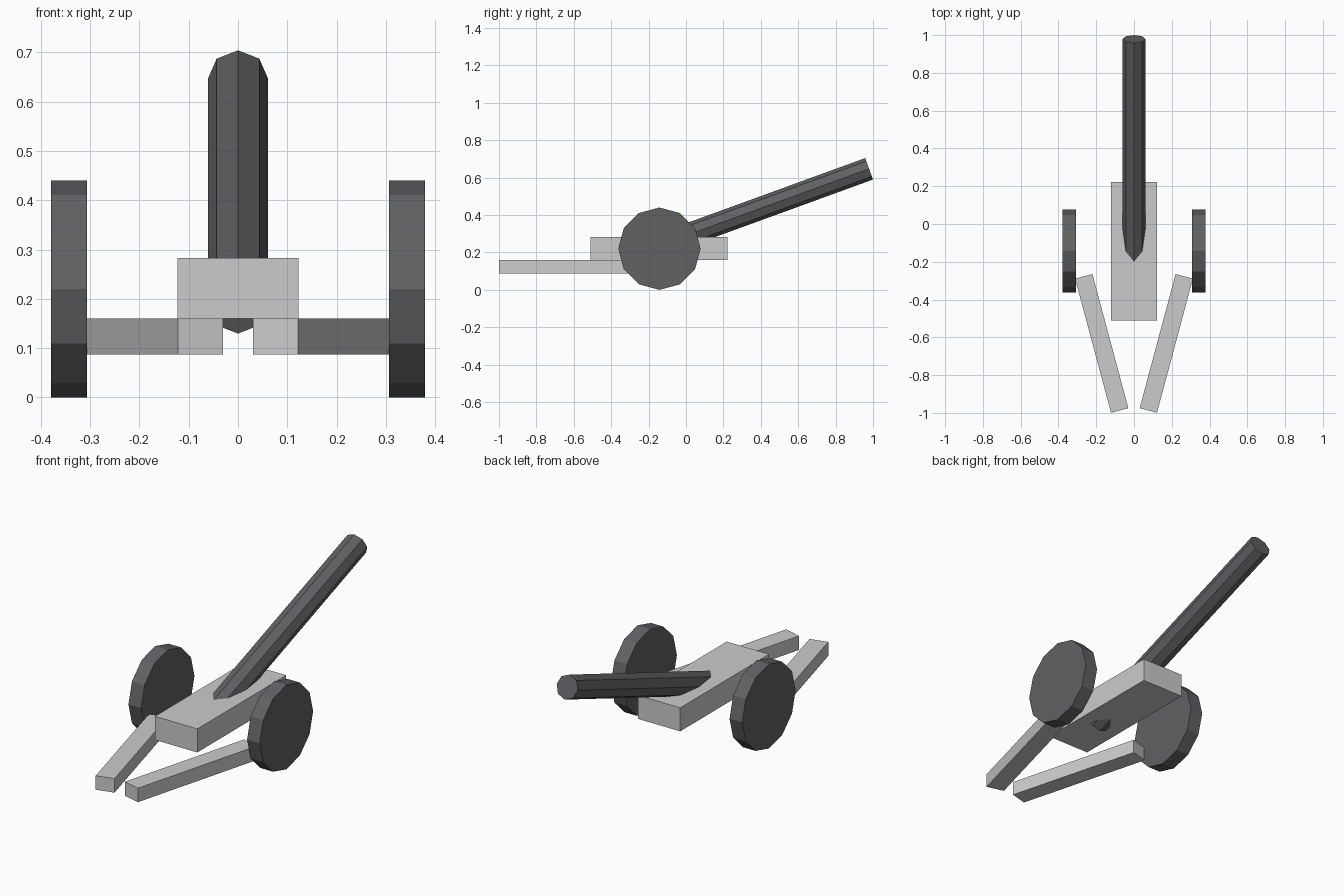
import bpy
from math import radians, sin, cos
from mathutils import Vector

if "Cube" in bpy.data.objects:
    bpy.data.objects.remove(bpy.data.objects["Cube"])

dark = bpy.data.materials.new("dark_metal")
dark.diffuse_color = (0.12, 0.12, 0.125, 1)
dark.use_nodes = True
dark.node_tree.nodes["Principled BSDF"].inputs["Base Color"].default_value = dark.diffuse_color


def box(name, loc, size, rot_z=0):
    bpy.ops.mesh.primitive_cube_add(size=1, location=loc, rotation=(0, 0, rot_z))
    ob = bpy.context.object
    ob.name = name
    ob.scale = size
    return ob


def rod(name, loc, radius, length, sides, rot):
    bpy.ops.mesh.primitive_cylinder_add(vertices=sides, radius=radius, depth=length,
                                        location=loc, rotation=rot)
    ob = bpy.context.object
    ob.name = name
    ob.data.materials.append(dark)
    return ob


# Carriage body
box("carriage", (0, -0.144, 0.2215), (0.245, 0.733, 0.123))

# Octagonal barrel, raised 20 degrees, breech sunk through the carriage
tilt = radians(20)
length = 1.345
muzzle = Vector((0, 0.979, 0.647))
axis = Vector((0, cos(tilt), sin(tilt)))
rod("barrel", muzzle - axis * length / 2, 0.061, length, 8, (tilt - radians(90), 0, 0))

# Wheels and splayed trail legs on each side
for side, label in ((-1, "left"), (1, "right")):
    rod(label + "_wheel", (side * 0.3425, -0.142, 0.22), 0.22, 0.073, 12,
        (0, radians(90), 0))
    box(label + "_trail_leg", (side * 0.171, -0.632, 0.1235), (0.095, 0.735, 0.073),
        -side * radians(15))
